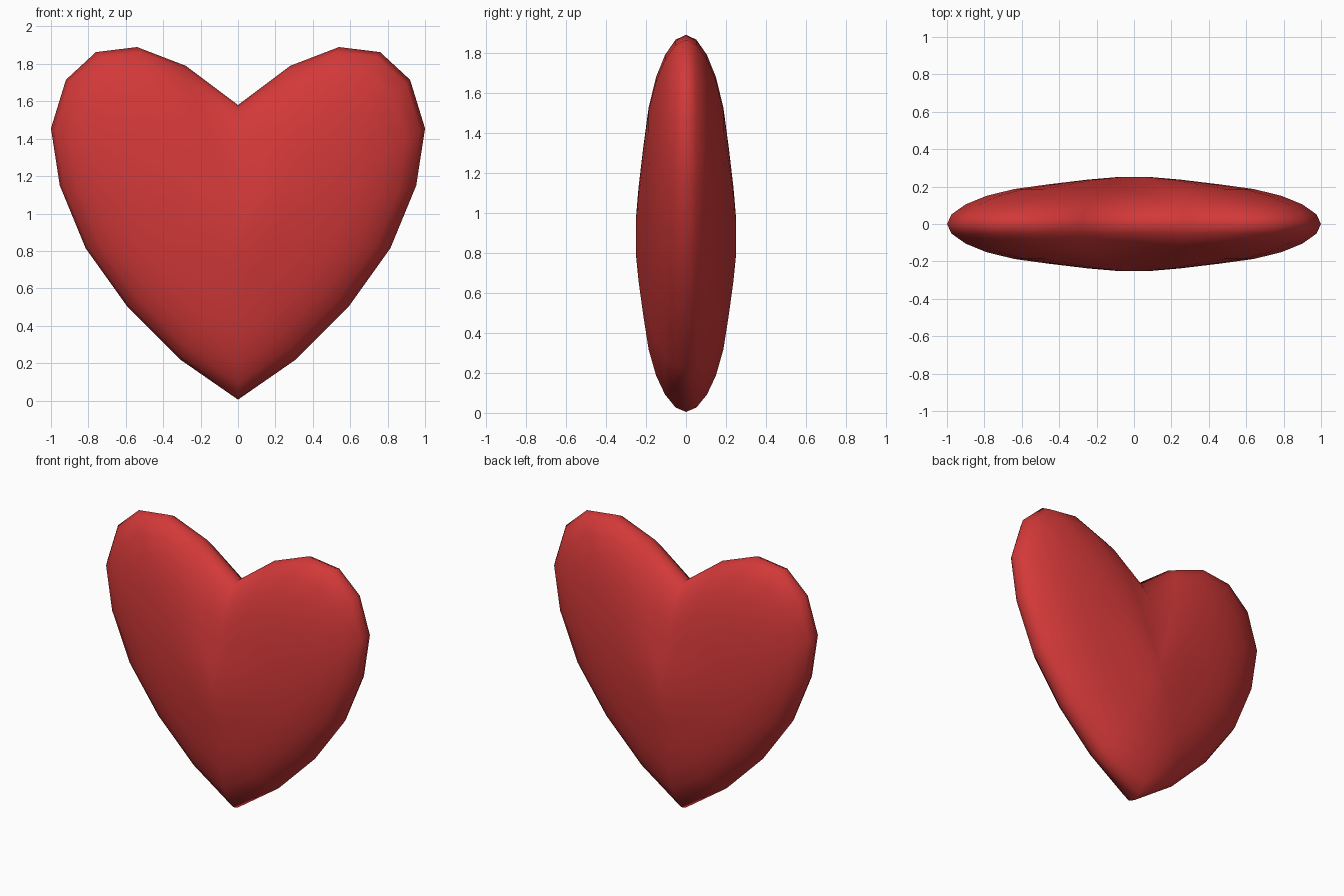
import bpy, bmesh

if "Cube" in bpy.data.objects:
    bpy.data.objects.remove(bpy.data.objects["Cube"])

# Right half of the heart outline (x, z), from the notch round to the tip
half = [(0, 1.58), (0.28, 1.79), (0.54, 1.89), (0.76, 1.863), (0.92, 1.715), (1.0, 1.455),
        (0.953, 1.15), (0.815, 0.815), (0.59, 0.5), (0.31, 0.22), (0, 0.005)]
outline = half + [(-x, z) for x, z in reversed(half[1:-1])]

# Bulge: outline scale and depth of each ring, rim to centre
bulge = [(1, 0), (0.975, 0.052), (0.9, 0.105), (0.79, 0.15), (0.64, 0.187),
         (0.45, 0.213), (0.25, 0.237), (0.1, 0.25)]
rings = [(s, -y) for s, y in reversed(bulge)] + bulge[1:]
CZ = 0.875

# Loft the rings from front to back and cap both ends
bm = bmesh.new()
loops = [[bm.verts.new((x * s, y, CZ + (z - CZ) * s)) for x, z in outline] for s, y in rings]
n = len(outline)
for a, b in zip(loops, loops[1:]):
    for i in range(n):
        j = (i + 1) % n
        bm.faces.new((a[i], a[j], b[j], b[i]))
for loop, (s, y) in ((loops[0], rings[0]), (loops[-1], rings[-1])):
    centre = bm.verts.new((0, y, CZ))
    for i in range(n):
        bm.faces.new((loop[i], loop[(i + 1) % n], centre))
bmesh.ops.recalc_face_normals(bm, faces=bm.faces)
for f in bm.faces:
    f.smooth = True

mesh = bpy.data.meshes.new("heart")
bm.to_mesh(mesh)
bm.free()
heart = bpy.data.objects.new("heart", mesh)
bpy.context.collection.objects.link(heart)

# Red finish
red = bpy.data.materials.new("red")
red.diffuse_color = (0.65, 0.04, 0.04, 1)
red.use_nodes = True
red.node_tree.nodes["Principled BSDF"].inputs["Base Color"].default_value = red.diffuse_color
mesh.materials.append(red)
